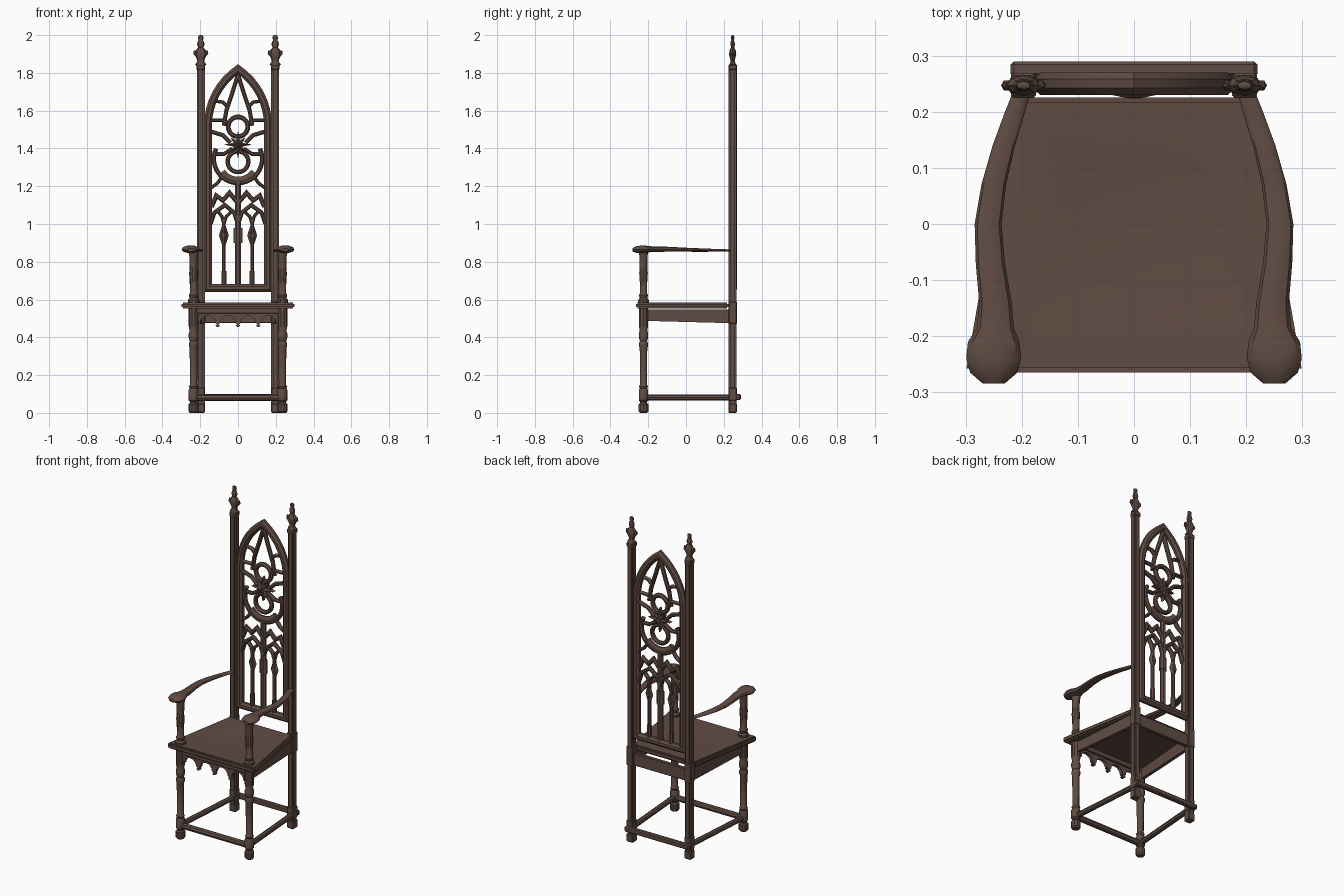
import bpy, bmesh, math
from mathutils import Vector

if "Cube" in bpy.data.objects:
    bpy.data.objects.remove(bpy.data.objects["Cube"], do_unlink=True)

wood = bpy.data.materials.new("dark_wood")
wood.use_nodes = True
COLOUR = (0.118, 0.072, 0.056, 1)
wood.diffuse_color = COLOUR
wood.node_tree.nodes["Principled BSDF"].inputs["Base Color"].default_value = COLOUR
parts = []


def finish(name, bm):
    bmesh.ops.recalc_face_normals(bm, faces=bm.faces)
    mesh = bpy.data.meshes.new(name)
    bm.to_mesh(mesh)
    bm.free()
    mesh.materials.append(wood)
    obj = bpy.data.objects.new(name, mesh)
    bpy.context.collection.objects.link(obj)
    parts.append(obj)
    return obj


def skin(name, rings, closed=False):
    """Join rings of points into a tube, capped unless closed."""
    bm = bmesh.new()
    rows = [[bm.verts.new(p) for p in ring] for ring in rings]
    n = len(rows[0])
    pairs = list(zip(rows, rows[1:])) + ([(rows[-1], rows[0])] if closed else [])
    for a, b in pairs:
        for i in range(n):
            j = (i + 1) % n
            bm.faces.new((a[i], a[j], b[j], b[i]))
    if not closed:
        bm.faces.new(rows[0])
        bm.faces.new(rows[-1])
    return finish(name, bm)


def circle(n):
    return [(math.cos(math.tau * i / n), math.sin(math.tau * i / n)) for i in range(n)]


def lathe(name, x, y, profile, n=10, flat=1):
    return skin(name, [[(x + r * c, y + r * s * flat, z) for c, s in circle(n)] for r, z in profile])


def box(name, x, y, z, bevel=0.003):
    """Box from three (low, high) ranges."""
    bm = bmesh.new()
    bmesh.ops.create_cube(bm, size=1)
    for v in bm.verts:
        v.co = [lo + (hi - lo) * (c + 0.5) for c, (lo, hi) in zip(v.co, (x, y, z))]
    bmesh.ops.bevel(bm, geom=bm.edges[:], offset=bevel, segments=1, affect='EDGES')
    return finish(name, bm)


def rod(name, a, b, r, n=8):
    a, b = Vector(a), Vector(b)
    d = (b - a).normalized()
    u = d.cross(Vector((0, 0, 1))).normalized()
    w = d.cross(u)
    return skin(name, [[p + u * r * c + w * r * s for c, s in circle(n)] for p in (a, b)])


SECTION = [(-1, -.4), (-.4, -1), (.4, -1), (1, -.4), (1, .4), (.4, 1), (-.4, 1), (-1, .4)]
PANEL_Y = 0.25


def tracery(name, path, width=.02, depth=.028, closed=False):
    """Sweep a chamfered section along an x-z path with mitred corners."""
    pts = [Vector(p) for p in path]
    n, rings = len(pts), []
    for i, p in enumerate(pts):
        before = pts[i - 1] if closed or i else None
        after = pts[(i + 1) % n] if closed or i < n - 1 else None
        d1 = (p - before).normalized() if before else (after - p).normalized()
        d2 = (after - p).normalized() if after else d1
        t = (d1 + d2).normalized()
        m = min(1 / max(t.dot(d1), .3), 2.5)
        side = Vector((-t.y, t.x)) * m * width / 2
        rings.append([(p.x + side.x * u, PANEL_Y + v * depth / 2, p.y + side.y * u) for u, v in SECTION])
    return skin(name, rings, closed)


def arc(cx, cz, r, start, end, steps):
    angles = [math.radians(start + (end - start) * i / steps) for i in range(steps + 1)]
    return [(cx + r * math.cos(a), cz + r * math.sin(a)) for a in angles]


# Seat: bevelled trapezoid slab with a shallow dished top
bm = bmesh.new()
corners = [(-.3, -.265), (.3, -.265), (.215, .225), (-.215, .225)]
base = bm.faces.new([bm.verts.new((x, y, .552)) for x, y in corners])
ext = bmesh.ops.extrude_face_region(bm, geom=[base])
for v in [g for g in ext["geom"] if isinstance(g, bmesh.types.BMVert)]:
    v.co.z = .585
bmesh.ops.bevel(bm, geom=bm.edges[:], offset=.008, segments=2, affect='EDGES')
top = max(bm.faces, key=lambda f: f.calc_center_median().z + f.calc_area())
bmesh.ops.inset_region(bm, faces=[top], thickness=.05)
bmesh.ops.inset_region(bm, faces=[top], thickness=.1, depth=-.012)
finish("seat", bm)

# Front apron: row of arches with pendants between them
bm = bmesh.new()
STEP = .1075
outline = [(.215, .55), (-.215, .55)]
for k in range(4):
    mid = -.215 + STEP * (k + .5)
    outline += [(mid - .05, .47)] + arc(mid, .475, .04, 180, 0, 8) + [(mid + .05, .47)]
    if k < 3:
        outline += arc(mid + STEP / 2, .466, .012, 200, 340, 4)
face = bm.faces.new([bm.verts.new((x, -.235, z)) for x, z in outline])
ext = bmesh.ops.extrude_face_region(bm, geom=[face])
bmesh.ops.translate(bm, vec=(0, .02, 0), verts=[g for g in ext["geom"] if isinstance(g, bmesh.types.BMVert)])
finish("front_apron", bm)
box("front_rail", (-.235, .235), (-.242, -.205), (.525, .555))
box("back_apron", (-.19, .19), (.235, .258), (.475, .55))

# Low stretchers at front and back
rod("front_stretcher", (-.235, -.225, .08), (.235, -.225, .08), .018)
box("back_stretcher", (-.22, .22), (.262, .29), (.068, .1), .006)

LEG = [(.02, 0), (.027, .008), (.027, .045), (.02, .052), (.02, .06), (.026, .066), (.026, .12),
       (.021, .13), (.025, .14), (.019, .15), (.021, .34), (.025, .355), (.025, .37), (.02, .38),
       (.026, .40), (.026, .42), (.021, .435), (.026, .46), (.026, .555)]
ARM_POST = [(.03, .583), (.03, .597), (.022, .607), (.025, .625), (.019, .635), (.021, .7), (.024, .74),
            (.021, .76), (.022, .83), (.026, .845), (.022, .865)]
FINIAL = [(.018, 1.835), (.03, 1.845), (.018, 1.86), (.022, 1.875), (.032, 1.895), (.027, 1.92),
          (.014, 1.935), (.02, 1.95), (.017, 1.965), (.011, 1.972), (.015, 1.985), (.012, 1.997), (.005, 2)]
ARM = [(.2, .235, .86, .016, .006), (.212, .2, .86, .018, .007), (.232, .14, .861, .02, .008),
       (.25, .07, .862, .022, .01), (.26, 0, .864, .024, .011), (.256, -.07, .866, .026, .013),
       (.247, -.14, .867, .029, .015), (.247, -.185, .867, .033, .016), (.25, -.21, .866, .046, .02),
       (.25, -.24, .866, .049, .021), (.25, -.265, .865, .042, .018), (.25, -.284, .863, .02, .009)]
POST = [(-1, -.6), (-.6, -.6), (-.6, -1), (.6, -1), (.6, -.6), (1, -.6),
        (1, .6), (.6, .6), (.6, 1), (-.6, 1), (-.6, .6), (-1, .6)]

for side, s in (("left", 1), ("right", -1)):
    # Legs, arms and side rails
    lathe(side + "_front_leg", .235 * s, -.225, LEG)
    lathe(side + "_arm_support", .235 * s, -.225, ARM_POST)
    skin(side + "_arm", [[(s * (x + rx * c), y, z + rz * t) for c, t in circle(10)] for x, y, z, rx, rz in ARM])
    rod(side + "_stretcher", (.235 * s, -.225, .082), (.2 * s, .245, .082), .016)
    skin(side + "_apron", [[(s * (x + dx), y, z) for dx, z in ((-.01, lo), (.01, lo), (.01, .548), (-.01, .548))]
                           for x, y, lo in ((.235, -.21, .487), (.2, .235, .475))])

    # Tall back post with rebated corners, blocks and finial
    skin(side + "_back_post", [[(s * .197 + .021 * u, .247 + .021 * v, z) for u, v in POST] for z in (.03, 1.84)])
    for label, lo, hi in (("foot", 0, .05), ("lower_block", .062, .135), ("seat_block", .47, .59), ("cap", 1.815, 1.845)):
        box(f"{side}_post_{label}", (s * .197 - .0225, s * .197 + .0225), (.2245, .2695), (lo, hi), .005)
    lathe(side + "_finial", .197 * s, .247, FINIAL, 8, .6)
    for k, out in enumerate((-1, 1)):
        x = .197 * s
        skin(f"{side}_finial_leaf_{k}", [[(x + out * d + r * c, .247 + r * t, z) for c, t in circle(6)]
                                        for d, z, r in ((.015, 1.88, .006), (.03, 1.9, .01), (.034, 1.918, .003))])

# Pointed frame of the back panel
arch = arc(-.203, 1.52, .362, 0, 56, 8)[:-1]
frame = [(-.159, .662), (.159, .662)] + arch + [(0, 1.82)] + [(-x, z) for x, z in reversed(arch)]
tracery("back_frame", frame, .042, .04, True)

# Rose tracery
tracery("rose_top_ring", arc(0, 1.515, .052, 0, 345, 23), .025, .03, True)
tracery("rose_bottom_ring", arc(0, 1.33, .055, 0, 345, 23), .023, .03, True)
tracery("rose_outer_ring", arc(0, 1.345, .128, 155, 385, 22), .024, .03)
tracery("rose_crescent", arc(0, 1.335, .105, 215, 325, 12), .04, .026)

# Eight-pointed rosette
star = [((.075 if i % 4 == 0 else .055 if i % 2 == 0 else .026), math.tau * i / 16) for i in range(16)]
skin("rosette", [[(r * k * math.cos(a), y, 1.42 + r * k * math.sin(a)) for r, a in star]
                 for k, y in ((.15, .224), (.6, .231), (1, .238), (1, .262), (.4, .27))])

# Bars and window lights
tracery("centre_mullion", [(0, .67), (0, 1.23)], .034)
tracery("centre_diamond", [(0, .9), (0, .94), (0, .98)], .045, .034)
for side, s in (("left", 1), ("right", -1)):
    def bars(label, path, width=.02):
        tracery(f"{side}_{label}", [(s * x, z) for x, z in path], width)

    bars("spear_bar", [(.075, 1.52), (.062, 1.6), (.035, 1.68), (0, 1.79)], .022)
    bars("spear_branch", [(.055, 1.62), (.08, 1.645), (.115, 1.65)], .018)
    bars("upper_tie", [(.045, 1.53), (.085, 1.55), (.14, 1.55)], .018)
    bars("middle_tie", [(.04, 1.43), (.08, 1.47), (.145, 1.49)], .022)
    bars("inner_tie", [(.03, 1.4), (.075, 1.37), (.12, 1.37)], .02)
    bars("lower_tie", [(.085, 1.25), (.11, 1.215), (.145, 1.19)], .018)
    bars("crown", [(.14, 1.09), (.115, 1.15), (.08, 1.125), (.045, 1.165), (0, 1.11)], .024)
    bars("large_arch", [(.145, 1.0), (.125, 1.06), (.07, 1.1), (.02, 1.06), (0, 1.0)], .022)
    bars("mullion", [(.075, .67), (.075, 1.03)], .02)
    bars("mullion_base", [(.075, .67), (.075, .75)], .026)
    bars("outer_branch", [(.075, 1.0), (.085, 1.04), (.11, 1.07)], .017)
    bars("inner_branch", [(.075, 1.0), (.062, 1.04), (.03, 1.07)], .017)
    skin(side + "_diamond", [[(s * .075 + r * c, PANEL_Y + .6 * r * t, z) for c, t in circle(6)]
                             for r, z in ((.01, .89), (.026, .94), (.01, .99))])

# Smooth the rounded parts, keeping sharp edges
for obj in bpy.context.selected_objects:
    obj.select_set(False)
for obj in parts:
    obj.select_set(True)
bpy.context.view_layer.objects.active = parts[0]
bpy.ops.object.shade_smooth_by_angle(angle=math.radians(35))
